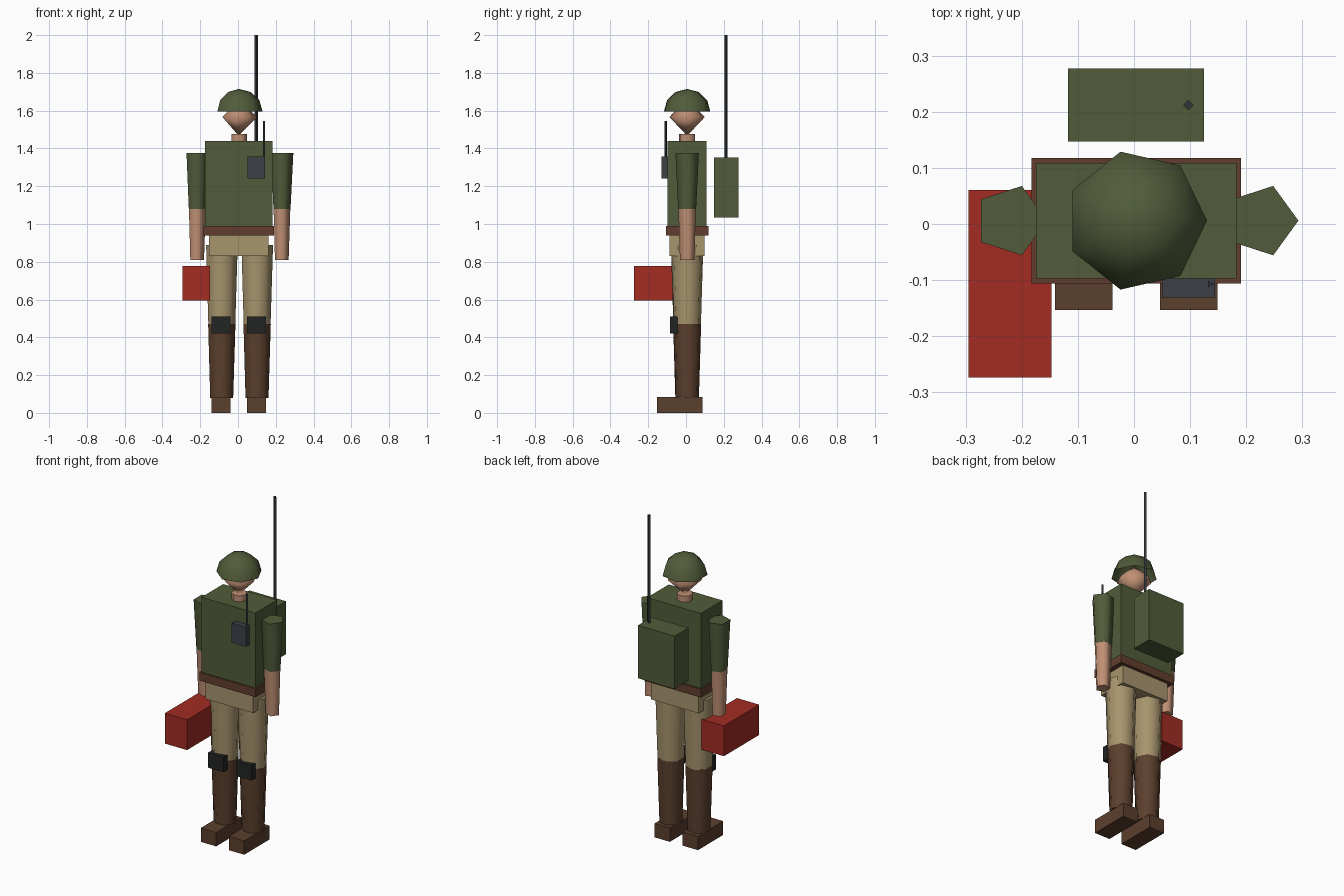
import bpy
import math
from mathutils import Vector

cube = bpy.data.objects.get("Cube")
if cube:
    bpy.data.objects.remove(cube, do_unlink=True)

CX, CY = 0.004, 0.006  # body axis


def material(name, r, g, b):
    m = bpy.data.materials.new(name)
    m.use_nodes = True
    m.diffuse_color = (r, g, b, 1)
    m.node_tree.nodes["Principled BSDF"].inputs["Base Color"].default_value = (r, g, b, 1)
    return m


GREEN = material("olive_green", 0.082, 0.107, 0.042)
TAN = material("tan_cloth", 0.39, 0.30, 0.155)
SKIN = material("skin", 0.53, 0.28, 0.175)
BOOT = material("boot_brown", 0.105, 0.05, 0.026)
BELT = material("belt_brown", 0.12, 0.048, 0.027)
RED = material("case_red", 0.36, 0.025, 0.017)
BLACK = material("pad_black", 0.016, 0.018, 0.018)
GREY = material("radio_grey", 0.045, 0.051, 0.061)
WIRE = material("antenna_grey", 0.031, 0.037, 0.038)


def build(name, verts, faces, mat):
    mesh = bpy.data.meshes.new(name)
    mesh.from_pydata(verts, [], faces)
    mesh.materials.append(mat)
    obj = bpy.data.objects.new(name, mesh)
    bpy.context.collection.objects.link(obj)
    return obj


def smooth(obj, degrees):
    bpy.ops.object.select_all(action="DESELECT")
    obj.select_set(True)
    bpy.context.view_layer.objects.active = obj
    bpy.ops.object.shade_smooth_by_angle(angle=math.radians(degrees))


def box(name, x, y, z, mat):
    """Box from its (low, high) range on each axis."""
    verts = [(a, b, c) for c in z for a, b in
             ((x[0], y[0]), (x[1], y[0]), (x[1], y[1]), (x[0], y[1]))]
    faces = [(3, 2, 1, 0), (4, 5, 6, 7)]
    faces += [(i, (i + 1) % 4, (i + 1) % 4 + 4, i + 4) for i in range(4)]
    return build(name, verts, faces, mat)


def lathe(name, x, y, profile, sides, mat, angle=80, capped=True):
    """Stack of (radius, z) rings, first corner towards +x; radius 0 is a tip."""
    verts, rings, faces = [], [], []
    for r, z in profile:
        count = sides if r else 1
        rings.append([len(verts) + i for i in range(count)])
        for i in range(count):
            t = math.tau * i / sides
            verts.append(Vector((x + r * math.cos(t), y + r * math.sin(t), z)))
    for low, high in zip(rings, rings[1:]):
        for i in range(sides):
            j = (i + 1) % sides
            if len(low) == 1:
                faces.append((low[0], high[j], high[i]))
            elif len(high) == 1:
                faces.append((low[i], low[j], high[0]))
            else:
                faces.append((low[i], low[j], high[j], high[i]))
    if capped:
        if len(rings[0]) > 1:
            faces.append(rings[0][::-1])
        if len(rings[-1]) > 1:
            faces.append(rings[-1])
    obj = build(name, verts, faces, mat)
    smooth(obj, angle)
    return obj


def block(name, half_x, half_y, z, mat):
    """Box centred on the body axis."""
    return box(name, (CX - half_x, CX + half_x), (CY - half_y, CY + half_y), z, mat)


# Trunk
block("torso", 0.179, 0.103, (0.99, 1.44), GREEN)
block("belt", 0.187, 0.112, (0.94, 0.99), BELT)
block("hips", 0.158, 0.093, (0.83, 0.94), TAN)

# Neck, head and open helmet
lathe("neck", CX, CY, [(0.044, 1.42), (0.044, 1.476)], 7, SKIN)
lathe("head", CX, CY, [(0, 1.467), (0.096, 1.566), (0, 1.662)], 7, SKIN, 180)
dome = [(0.126 * math.cos(a), 1.595 + 0.12 * math.sin(a))
        for a in (0, math.pi / 6, math.pi / 3)]
lathe("helmet", CX, CY, dome + [(0, 1.715)], 7, GREEN, 180, capped=False)

# Limbs on both sides
for side, s in (("left", 1), ("right", -1)):
    arm = CX + s * 0.224
    lathe(side + "_sleeve", arm, CY, [(0.05, 1.08), (0.065, 1.375)], 5, GREEN)
    lathe(side + "_forearm", arm, CY, [(0.04, 0.81), (0.049, 1.08)], 5, SKIN)
    leg = CX + s * 0.0935
    lathe(side + "_trouser_leg", leg, CY, [(0.075, 0.47), (0.088, 0.89)], 7, TAN)
    lathe(side + "_boot_shaft", leg, CY, [(0.064, 0.08), (0.076, 0.47)], 7, BOOT)
    box(side + "_boot_foot", (leg - 0.051, leg + 0.051), (-0.153, 0.087), (0, 0.083), BOOT)
    box(side + "_knee_pad", (leg - 0.051, leg + 0.051), (-0.085, -0.039), (0.42, 0.51), BLACK)

# Backpack radio with long aerial
box("backpack", (-0.118, 0.125), (0.147, 0.277), (1.035, 1.353), GREEN)
lathe("backpack_antenna", 0.097, 0.212, [(0.009, 1.34), (0.009, 2.0)], 4, WIRE, 30)

# Chest radio with short aerial
box("chest_radio", (0.05, 0.144), (-0.131, -0.09), (1.24, 1.358), GREY)
lathe("chest_antenna", 0.135, -0.107, [(0.007, 1.35), (0.007, 1.546)], 3, WIRE, 30)

# Case beside the right leg
box("carry_case", (-0.295, -0.147), (-0.274, 0.061), (0.596, 0.778), RED)
